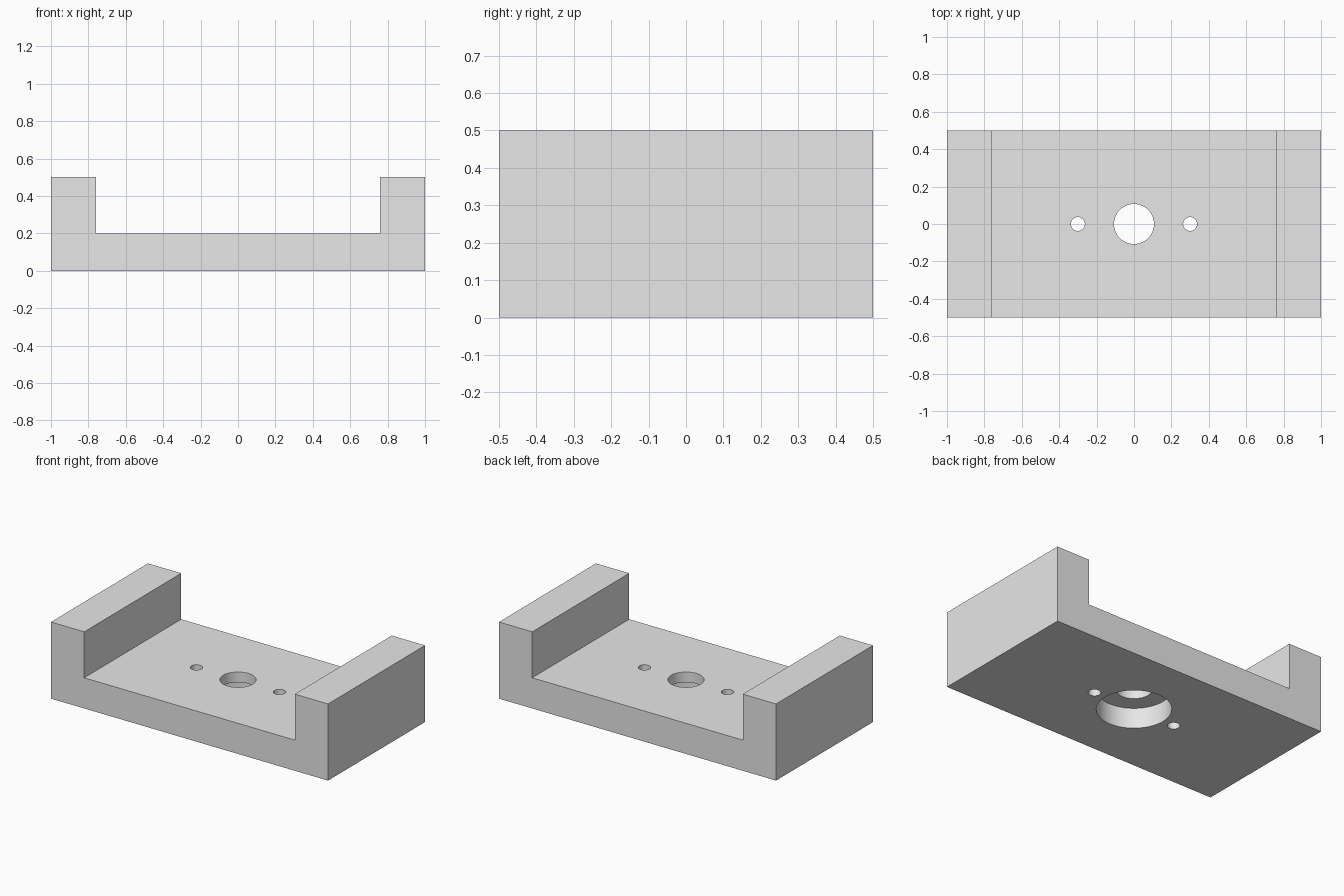
import bpy
import bmesh

cube = bpy.data.objects.get("Cube")
if cube:
    bpy.data.objects.remove(cube, do_unlink=True)

grey = bpy.data.materials.new("light grey")
grey.use_nodes = True
colour = (0.8, 0.8, 0.8, 1)
grey.diffuse_color = colour
grey.node_tree.nodes["Principled BSDF"].inputs["Base Color"].default_value = colour

BASE_TOP, WALL_TOP, WALL_INNER = 0.2, 0.5, 0.76
HALF_DEPTH = 0.5

# U-shaped channel: half profile mirrored, then extruded along y
half = [(1, 0), (1, WALL_TOP), (WALL_INNER, WALL_TOP), (WALL_INNER, BASE_TOP)]
profile = half + [(-x, z) for x, z in reversed(half)]
bm = bmesh.new()
face = bm.faces.new([bm.verts.new((x, -HALF_DEPTH, z)) for x, z in profile])
extruded = bmesh.ops.extrude_face_region(bm, geom=[face])["geom"]
bmesh.ops.translate(bm, vec=(0, 2 * HALF_DEPTH, 0),
                    verts=[v for v in extruded if isinstance(v, bmesh.types.BMVert)])
bmesh.ops.recalc_face_normals(bm, faces=bm.faces)
mesh = bpy.data.meshes.new("channel_bracket")
bm.to_mesh(mesh)
bm.free()
bracket = bpy.data.objects.new("channel_bracket", mesh)
bpy.context.collection.objects.link(bracket)
mesh.materials.append(grey)


def drill(name, x, radius, bottom, top):
    """Cut a vertical round hole through the bracket."""
    bpy.ops.mesh.primitive_cylinder_add(vertices=64, radius=radius, depth=top - bottom,
                                        location=(x, 0, (top + bottom) / 2))
    cutter = bpy.context.object
    cutter.name = name
    cutter.hide_render = True
    cutter.data.materials.append(grey)
    cut = bracket.modifiers.new(name, "BOOLEAN")
    cut.operation = "DIFFERENCE"
    cut.solver = "EXACT"
    cut.object = cutter
    bpy.context.view_layer.objects.active = bracket
    bpy.ops.object.modifier_apply(modifier=name)
    bpy.data.objects.remove(cutter, do_unlink=True)


# Centre hole with a wide counterbore below, flanked by two screw holes
drill("counterbore", 0, 0.22, -0.1, 0.133)
drill("centre_hole", 0, 0.107, -0.1, 0.3)
for side in (-1, 1):
    drill("screw_hole", side * 0.3, 0.037, -0.1, 0.3)

# Smooth bores, crisp edges
bpy.ops.object.select_all(action="DESELECT")
bracket.select_set(True)
bpy.context.view_layer.objects.active = bracket
bpy.ops.object.shade_smooth_by_angle()
